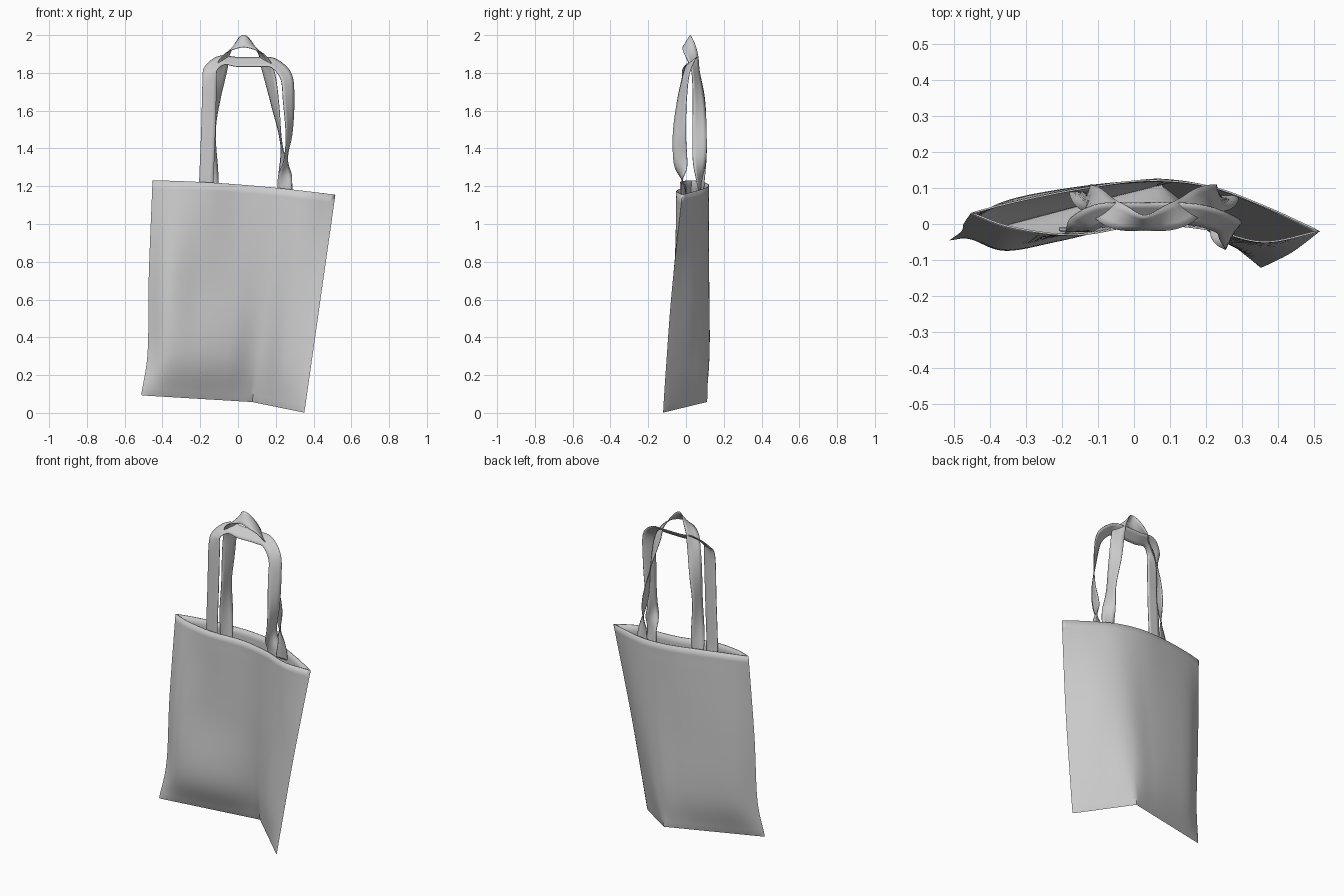
import bpy, bmesh, math
from mathutils import Vector

if "Cube" in bpy.data.objects:
    bpy.data.objects.remove(bpy.data.objects["Cube"])

fabric = bpy.data.materials.new("grey_fabric")
fabric.diffuse_color = (0.6, 0.6, 0.6, 1)
fabric.use_nodes = True
fabric.node_tree.nodes["Principled BSDF"].inputs["Base Color"].default_value = fabric.diffuse_color


def spline(pts, s):
    """Catmull-Rom through tuples; s runs from 0 to len(pts) - 1."""
    i = min(int(s), len(pts) - 2)
    t = s - i
    b, c = Vector(pts[i]), Vector(pts[i + 1])
    a = Vector(pts[i - 1]) if i else b * 2 - c
    d = Vector(pts[i + 2]) if i + 2 < len(pts) else c * 2 - b
    return 0.5 * (2 * b + (c - a) * t + (2 * a - 5 * b + 4 * c - d) * t * t
                  + (3 * b - a - 3 * c + d) * t ** 3)


def add_grid(bm, rows):
    vs = [[bm.verts.new(p) for p in r] for r in rows]
    for r0, r1 in zip(vs, vs[1:]):
        for i in range(len(r0) - 1):
            bm.faces.new((r0[i], r0[i + 1], r1[i + 1], r1[i]))


def finish(name, bm, thickness):
    bmesh.ops.remove_doubles(bm, verts=bm.verts, dist=0.0005)
    bmesh.ops.recalc_face_normals(bm, faces=bm.faces)
    me = bpy.data.meshes.new(name)
    bm.to_mesh(me)
    bm.free()
    ob = bpy.data.objects.new(name, me)
    bpy.context.collection.objects.link(ob)
    me.materials.append(fabric)
    mod = ob.modifiers.new("cloth", 'SOLIDIFY')
    mod.thickness = thickness
    mod.offset = 0
    bpy.context.view_layer.objects.active = ob
    ob.select_set(True)
    bpy.ops.object.shade_smooth_by_angle(angle=math.radians(45))
    ob.select_set(False)


# Bag body: panel depth (y) at seven columns, on rows above the bottom seam
COLS = [0, .12, .3, .5, .68, .84, 1]
FRONT = [[-.02, -.068, -.045, .0, .045, -.045, -.105],
         [.0, -.06, -.028, .0, .008, -.05, -.075],
         [.03, -.01, -.03, -.002, -.015, -.05, -.02]]
BACK = [[-.02, .045, .083, .11, .115, .02, -.105],
        [.0, .06, .095, .115, .115, .05, -.075],
        [.03, .06, .095, .12, .105, .05, -.02]]
ROW_V = [0, .2, .55, 1]
LEFT_X = [-.51, -.476, -.47, -.45]


def bottom_seam(u):
    """Depth and height of the folded bottom seam."""
    if u < .68:
        t = u / .68
        return -.045 + .155 * t, .095 - .035 * t
    t = (u - .68) / .32
    return .11 - .23 * t, .06 - .056 * t


def panel(depths, side):
    rows = []
    for j in range(37):
        s = j / 12
        v, left = spline(list(zip(ROW_V, LEFT_X)), s)
        right = .35 + .163 * v
        row = []
        for i in range(49):
            cols = [spline([(u, y) for u, y in zip(COLS, r)], i / 8) for r in depths]
            u = cols[0][0]
            y0, z0 = bottom_seam(u)
            y = spline([(y0, 0)] + [(p[1], 0) for p in cols], s)[0]
            # stitched hem line just under the rim
            y -= side * .003 * math.exp(-((v - .95) / .012) ** 2) * math.sin(math.pi * u)
            z1 = 1.23 - .075 * max(u, 0) ** 1.7
            row.append((left + (right - left) * u, y, z0 + (z1 - z0) * v))
        rows.append(row)
    return rows


bm = bmesh.new()
add_grid(bm, panel(FRONT, -1))
add_grid(bm, panel(BACK, 1))
finish("bag_body", bm, .005)


# Handles: strap centre followed by half-width direction
def handle(name, path):
    rows = []
    n = (len(path) - 1) * 8
    for k in range(n + 1):
        p = spline(path, k / 8)
        c, h = Vector(p[:3]), Vector(p[3:])
        h = h.normalized() * .038
        rows.append([c + h * w for w in (-1, -.5, 0, .5, 1)])
    bm = bmesh.new()
    add_grid(bm, rows)
    finish(name, bm, .004)


handle("front_handle", [
    (-.17, -.012, 1.13, .035, 0, 0),
    (-.168, -.018, 1.22, .035, 0, 0),
    (-.157, -.02, 1.5, .035, 0, 0),
    (-.15, -.018, 1.76, .035, 0, 0),
    (-.142, .0, 1.825, .03, -.018, -.01),
    (-.085, .028, 1.866, .016, -.03, -.025),
    (.0, .03, 1.858, 0, -.03, -.026),
    (.12, .03, 1.858, 0, -.03, -.026),
    (.19, .022, 1.85, -.012, -.03, -.025),
    (.255, -.002, 1.78, -.028, -.02, -.015),
    (.268, -.022, 1.65, -.026, -.022, 0),
    (.27, -.035, 1.48, -.015, -.03, 0),
    (.253, -.03, 1.34, -.008, -.03, 0),
    (.247, -.017, 1.2, -.035, .008, 0),
    (.243, -.008, 1.12, -.035, .008, 0)])

handle("back_handle", [
    (-.14, .088, 1.12, -.035, 0, 0),
    (-.14, .085, 1.22, -.032, -.01, 0),
    (-.13, .072, 1.48, -.01, -.035, 0),
    (-.115, .068, 1.66, -.02, -.03, 0),
    (-.09, .05, 1.81, -.03, -.02, 0),
    (-.055, .026, 1.905, -.016, -.034, -.005),
    (.03, .003, 1.968, 0, -.02, -.032),
    (.12, .026, 1.905, .016, -.034, -.005),
    (.16, .05, 1.81, .03, -.02, 0),
    (.195, .068, 1.64, .02, -.03, 0),
    (.23, .072, 1.42, .004, -.036, 0),
    (.25, .07, 1.22, .03, -.01, 0),
    (.25, .078, 1.12, .033, 0, 0)])
